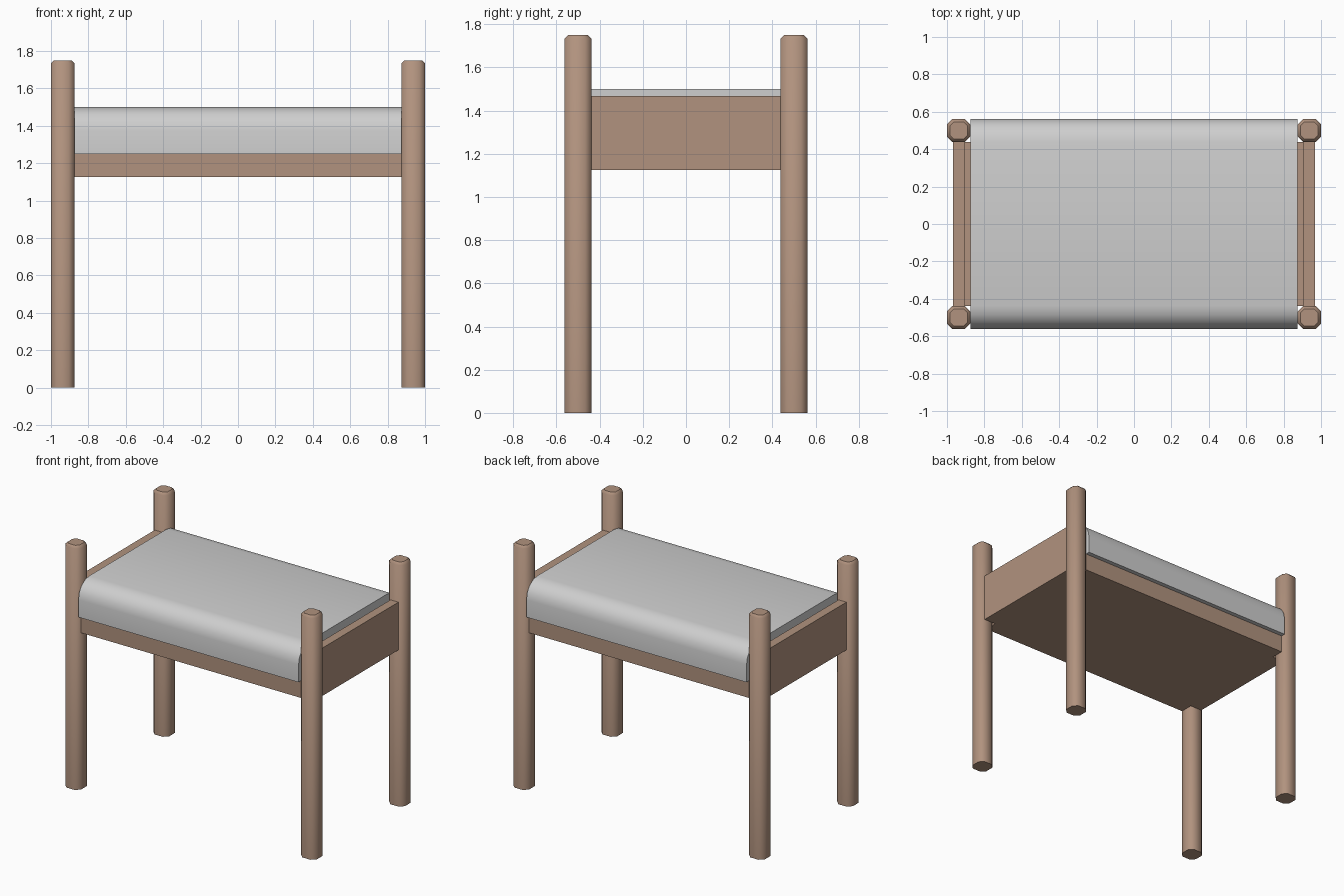
import bpy, bmesh, math

cube = bpy.data.objects.get("Cube")
if cube:
    bpy.data.objects.remove(cube, do_unlink=True)


def material(name, rgb):
    m = bpy.data.materials.new(name)
    m.use_nodes = True
    m.diffuse_color = (*rgb, 1)
    m.node_tree.nodes["Principled BSDF"].inputs["Base Color"].default_value = (*rgb, 1)
    return m


WOOD = material("warm brown wood", (0.44, 0.29, 0.21))
FABRIC = material("light grey fabric", (0.62, 0.62, 0.62))

LEG = 0.125                        # leg thickness
HALF_X, HALF_Y = 1.0, 0.5625       # outer half sizes
INNER_X, INNER_Y = HALF_X - LEG, HALF_Y - LEG
HEIGHT, BASE, SEAT, TOP = 1.75, 1.125, 1.25, 1.5


def box(lo, hi):
    bm = bmesh.new()
    bmesh.ops.create_cube(bm, size=1)
    for v in bm.verts:
        v.co = [(a + b) / 2 + c * (b - a) for a, b, c in zip(lo, hi, v.co)]
    return bm


def finish(bm, name, mat, sharp=None):
    bmesh.ops.recalc_face_normals(bm, faces=bm.faces[:])
    for f in bm.faces:
        f.smooth = True
    for e in bm.edges:
        soft = e.calc_face_angle(0) < math.radians(50)
        e.smooth = soft and not (sharp and sharp(e))
    mesh = bpy.data.meshes.new(name)
    bm.to_mesh(mesh)
    bm.free()
    mesh.materials.append(mat)
    obj = bpy.data.objects.new(name, mesh)
    bpy.context.collection.objects.link(obj)
    return obj


def leg(name, sx, sy):
    x, y = sx * (HALF_X - LEG / 2), sy * (HALF_Y - LEG / 2)
    h = LEG / 2
    bm = box((x - h, y - h, 0), (x + h, y + h, HEIGHT))
    uprights = [e for e in bm.edges if abs(e.verts[0].co.z - e.verts[1].co.z) > 1]
    bmesh.ops.bevel(bm, geom=uprights, offset=0.03, segments=1, affect='EDGES')
    rim = [e for e in bm.edges if all(v.co.z > HEIGHT - 0.001 for v in e.verts)]
    bmesh.ops.bevel(bm, geom=rim, offset=0.016, segments=1, affect='EDGES')
    finish(bm, name, WOOD, lambda e: all(v.co.z > HEIGHT - 0.001 for v in e.verts))


# Four chamfered posts
for side, sx in (("left", 1), ("right", -1)):
    for end, sy in (("front", -1), ("back", 1)):
        leg(f"{end}_{side}_leg", sx, sy)

# End panels between the posts
for side, sx in (("left", 1), ("right", -1)):
    xs = sorted((sx * 0.906, sx * 0.969))
    finish(box((xs[0], -INNER_Y, BASE), (xs[1], INNER_Y, 1.469)), f"{side}_end_panel", WOOD)

# Seat base: long rails plus the board reaching the end panels
finish(box((-INNER_X, -0.531, BASE), (INNER_X, 0.531, SEAT)), "seat_frame", WOOD)
for side, sx in (("left", 1), ("right", -1)):
    xs = sorted((sx * INNER_X, sx * 0.906))
    finish(box((xs[0], -INNER_Y, BASE), (xs[1], INNER_Y, SEAT)), f"{side}_seat_ledge", WOOD)

# Cushion with rounded front and back top edges
bm = box((-INNER_X, -HALF_Y, SEAT), (INNER_X, HALF_Y, TOP))
long_edges = [e for e in bm.edges
              if all(v.co.z > TOP - 0.001 for v in e.verts)
              and abs(e.verts[0].co.y - e.verts[1].co.y) < 0.001]
bmesh.ops.bevel(bm, geom=long_edges, offset=LEG, segments=4, profile=0.5, affect='EDGES')
finish(bm, "seat_cushion", FABRIC)
